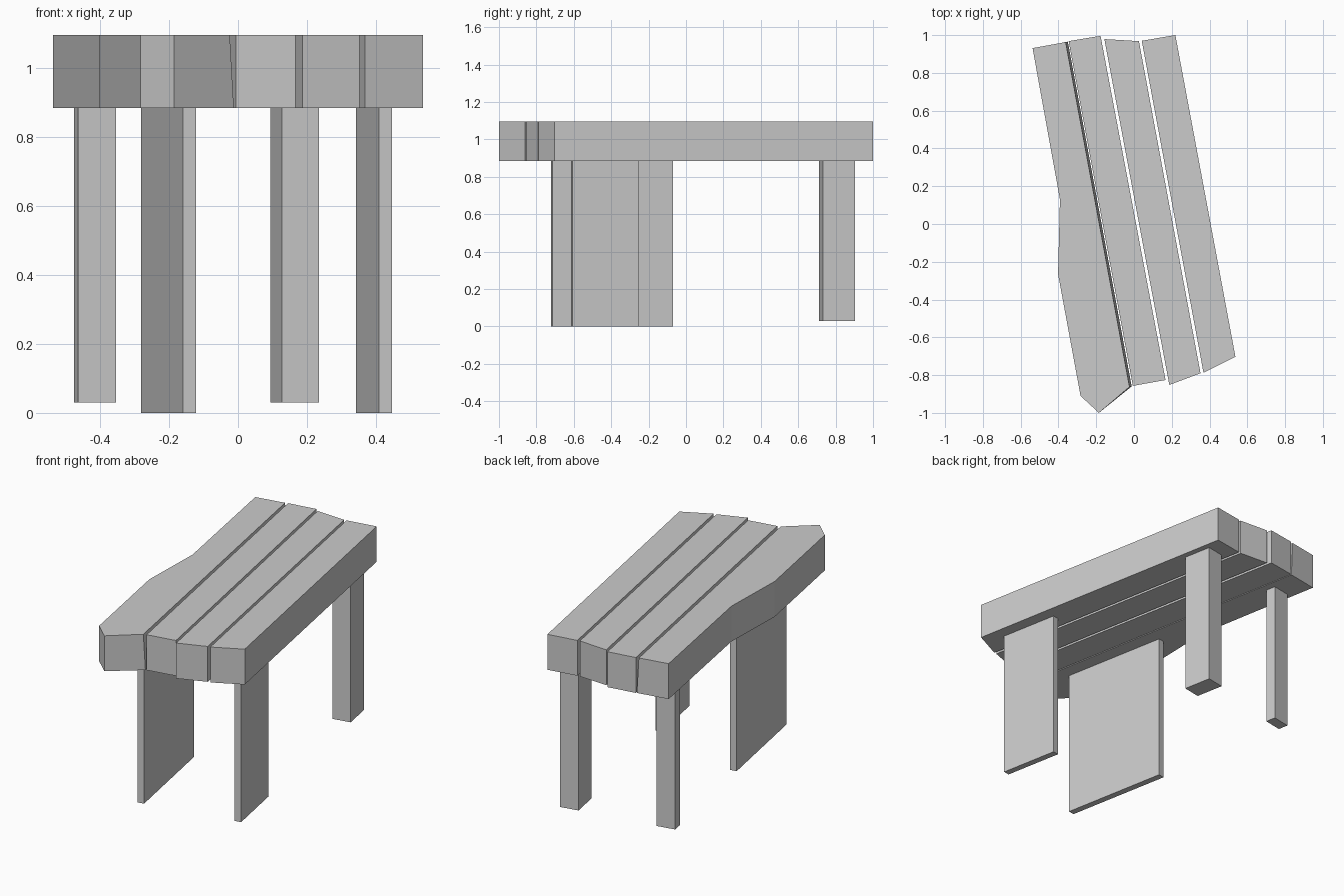
import bpy, bmesh
from mathutils import Vector

if "Cube" in bpy.data.objects:
    bpy.data.objects.remove(bpy.data.objects["Cube"])

TOP, UNDER = 1.097, 0.885
ALONG = Vector((0.186, -0.983))    # plank direction, towards the front
ACROSS = Vector((0.983, 0.186))    # across the planks, towards the right

grey = bpy.data.materials.new("plain grey")
grey.diffuse_color = (0.6, 0.6, 0.6, 1)
grey.use_nodes = True
grey.node_tree.nodes["Principled BSDF"].inputs["Base Color"].default_value = grey.diffuse_color


def prism(name, bottom, top, z0, z1):
    """Solid between two matching outlines."""
    bm = bmesh.new()
    lo = [bm.verts.new((x, y, z0)) for x, y in bottom]
    hi = [bm.verts.new((x, y, z1)) for x, y in top]
    bm.faces.new(lo)
    bm.faces.new(hi)
    n = len(lo)
    for i in range(n):
        j = (i + 1) % n
        bm.faces.new((lo[i], lo[j], hi[j], hi[i]))
    bmesh.ops.recalc_face_normals(bm, faces=bm.faces)
    mesh = bpy.data.meshes.new(name)
    bm.to_mesh(mesh)
    bm.free()
    mesh.materials.append(grey)
    ob = bpy.data.objects.new(name, mesh)
    bpy.context.collection.objects.link(ob)
    return ob


# Seat planks: outlines seen from above, left to right
planks = {
    "left_bent_plank": [(-0.537, 0.931), (-0.362, 0.963), (-0.024, -0.862), (-0.186, -1.0),
                        (-0.283, -0.91), (-0.402, -0.265), (-0.392, 0.13)],
    "left_middle_plank": [(-0.346, 0.968), (-0.177, 0.996), (0.167, -0.826), (-0.006, -0.857)],
    "right_middle_plank": [(-0.157, 0.979), (0.026, 0.968), (0.352, -0.79), (0.187, -0.852)],
    "right_plank": [(0.041, 0.97), (0.219, 1.0), (0.537, -0.703), (0.368, -0.788)],
}
for name, outline in planks.items():
    bottom = list(outline)
    if name == "left_bent_plank":   # its inner side leans out towards the underside
        for i in (1, 2):
            bottom[i] = tuple(Vector(outline[i]) + ACROSS * 0.012)
    prism(name, bottom, outline, UNDER, TOP)

# Legs: front-left corner, width across, length along, foot height
legs = {
    "front_left_leg": ((-0.160, -0.722), 0.039, 0.656, 0.0),
    "front_right_leg": ((0.409, -0.615), 0.038, 0.360, 0.0),
    "back_left_leg": ((-0.464, 0.720), 0.112, 0.062, 0.03),
    "back_right_leg": ((0.127, 0.711), 0.110, 0.174, 0.03),
}
for name, (corner, width, length, foot) in legs.items():
    a = Vector(corner)
    b = a + ACROSS * width
    outline = [a, b, b - ALONG * length, a - ALONG * length]
    prism(name, outline, outline, foot, UNDER)
